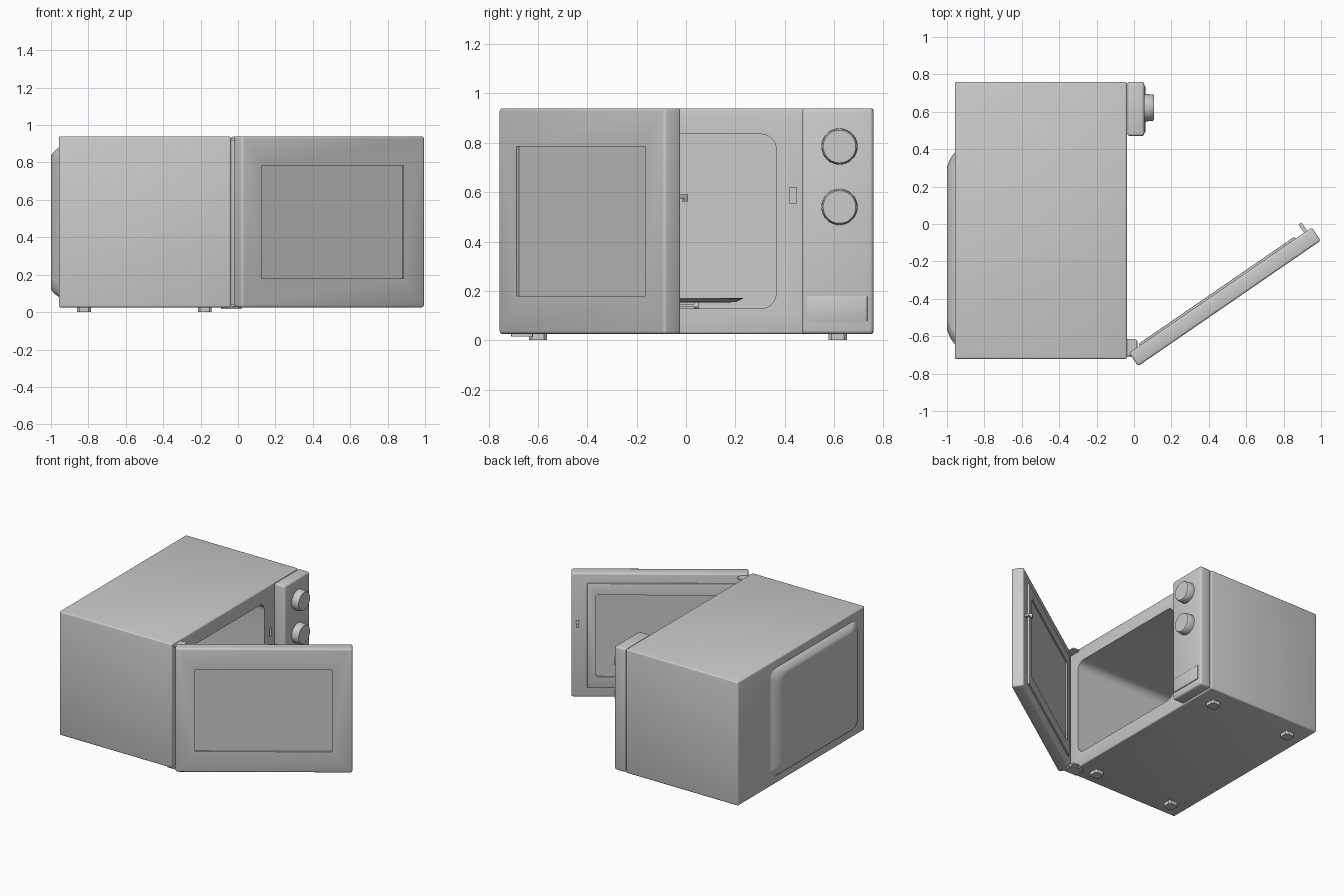
import bpy, bmesh
from math import radians, cos, sin, pi
from mathutils import Matrix

if "Cube" in bpy.data.objects:
    bpy.data.objects.remove(bpy.data.objects["Cube"])


def finish(name, bm):
    bmesh.ops.recalc_face_normals(bm, faces=bm.faces)
    me = bpy.data.meshes.new(name)
    bm.to_mesh(me)
    bm.free()
    ob = bpy.data.objects.new(name, me)
    bpy.context.collection.objects.link(ob)
    return ob


def box(name, lo, hi, bevel=0, segs=3, axis=None):
    """Box between two corners; bevel all edges or only those along one axis."""
    bm = bmesh.new()
    bmesh.ops.create_cube(bm, size=1)
    for v in bm.verts:
        v.co = [(a + b) / 2 + c * (b - a) for a, b, c in zip(lo, hi, v.co)]
    if bevel:
        edges = [e for e in bm.edges if axis is None
                 or abs((e.verts[0].co - e.verts[1].co).normalized()[axis]) > .9]
        bmesh.ops.bevel(bm, geom=edges, offset=bevel, segments=segs,
                        profile=.5, affect='EDGES')
    return finish(name, bm)


def loft(name, loops):
    """Skin equal-length closed loops and cap both ends."""
    bm = bmesh.new()
    rings = [[bm.verts.new(p) for p in loop] for loop in loops]
    n = len(rings[0])
    for a, b in zip(rings, rings[1:]):
        for i in range(n):
            bm.faces.new((a[i], a[(i + 1) % n], b[(i + 1) % n], b[i]))
    bm.faces.new(rings[0])
    bm.faces.new(rings[-1])
    return finish(name, bm)


def rounded_loop(x, cy, cz, hy, hz, r, k=8):
    pts = []
    for q, (sy, sz) in enumerate([(1, 1), (-1, 1), (-1, -1), (1, -1)]):
        for i in range(k + 1):
            a = (q + i / k) * pi / 2
            pts.append((x, cy + sy * (hy - r) + r * cos(a), cz + sz * (hz - r) + r * sin(a)))
    return pts


def lathe(name, profile, centre, axis='Z', n=48):
    """Revolve (radius, height) pairs about Z or X."""
    loops = []
    for r, h in profile:
        ring = []
        for i in range(n):
            c, s = r * cos(2 * pi * i / n), r * sin(2 * pi * i / n)
            p = (c, s, h) if axis == 'Z' else (h, c, s)
            ring.append([a + b for a, b in zip(p, centre)])
        loops.append(ring)
    return loft(name, loops)


def cut(ob, cutter):
    m = ob.modifiers.new("cut", 'BOOLEAN')
    m.operation, m.solver, m.object = 'DIFFERENCE', 'EXACT', cutter
    bpy.context.view_layer.update()
    ev = ob.evaluated_get(bpy.context.evaluated_depsgraph_get())
    me = bpy.data.meshes.new_from_object(ev)
    ob.modifiers.clear()
    ob.data = me
    bpy.data.objects.remove(cutter)


# Main housing with oven cavity and latch slot
body = box("housing", (-.958, -.722, .025), (-.038, .76, .94), .01)
cut(body, loft("cavity_cutter", [
    rounded_loop(x, -.132, .482, .497, .353, .06) for x in (.1, -.85)]))
cut(body, box("slot_cutter", (-.08, .42, .557), (.1, .448, .618)))

# Bulged rear cover
loft("rear_bulge", [rounded_loop(x, -.13, .48, .515 - .085 * t, .4 - .045 * t, .07)
                    for x, t in ((-.95, 0), (-.958, .02), (-.978, .35), (-.99, .62),
                                 (-.997, .85), (-1, 1))])

# Control panel, knobs and push button
box("control_panel", (-.036, .47, .025), (.055, .76, .94), .015)
for label, z in (("upper", .785), ("lower", .54)):
    lathe(label + "_knob", [(.073, .05), (.073, .07), (.07, .102), (.066, .107)],
          (0, .622, z), 'X')
box("open_button", (.04, .49, .075), (.061, .735, .18), .003, 2)

# Turntable plate, roller ring and coupling
mid = (-.45, -.132, 0)
lathe("turntable_plate", [(.30, .153), (.335, .155), (.362, .168), (.362, .172),
                          (.354, .172), (.33, .161), (.30, .159)], mid, n=64)
lathe("turntable_coupling", [(.05, .128), (.05, .154)], mid, n=24)
for i in range(3):
    a = i * 2 * pi / 3 + pi / 2
    arm = box("roller_arm", (0, -.015, .137), (.165, .015, .146))
    arm.matrix_world = Matrix.Translation(mid) @ Matrix.Rotation(a, 4, 'Z')
    lathe("roller", [(.012, .165), (.012, .182)], (0, 0, .141), 'X', 16
          ).matrix_world = arm.matrix_world.copy()

# Feet
for x in (-.823, -.178):
    for y in (-.6, .615):
        box("foot", (x - .037, y - .037, 0), (x + .037, y + .037, .03), .012, 1, 2)

# Door, built closed along local X and swung open
swing = Matrix.Translation((.022, -.76, 0)) @ Matrix.Rotation(radians(34.5), 4, 'Z')
door = box("door", (0, 0, .025), (1.185, .085, .94), .012)
cut(door, box("window_cutter", (.13, -.1, .18), (1.048, .012, .785)))
liner = box("door_liner", (.07, .08, .095), (1.08, .097, .87), .006, 2)
cut(liner, box("liner_cutter", (.13, .087, .18), (1.02, .2, .785), .01, 2, 1))
hook = box("latch_arm", (1.135, .08, .575), (1.155, .138, .59))
tip = box("latch_tip", (1.135, .122, .562), (1.155, .138, .58))
for ob in (door, liner, hook, tip):
    ob.matrix_world = swing

# Hinge brackets
box("lower_hinge", (-.09, -.71, .016), (.02, -.62, .026), .01, 2, 2)
for label, z in (("bottom", .03), ("top", .918)):
    box(label + "_hinge_plate", (-.045, -.705, z), (.016, -.615, z + .01), .01, 2, 2)
    lathe(label + "_hinge_pin", [(.01, z - .005), (.01, z + .017)], (0, -.69, 0), n=16)

# Smooth shading with crisp edges
bpy.ops.object.select_all(action='SELECT')
bpy.context.view_layer.objects.active = body
bpy.ops.object.shade_smooth_by_angle(angle=radians(35))
